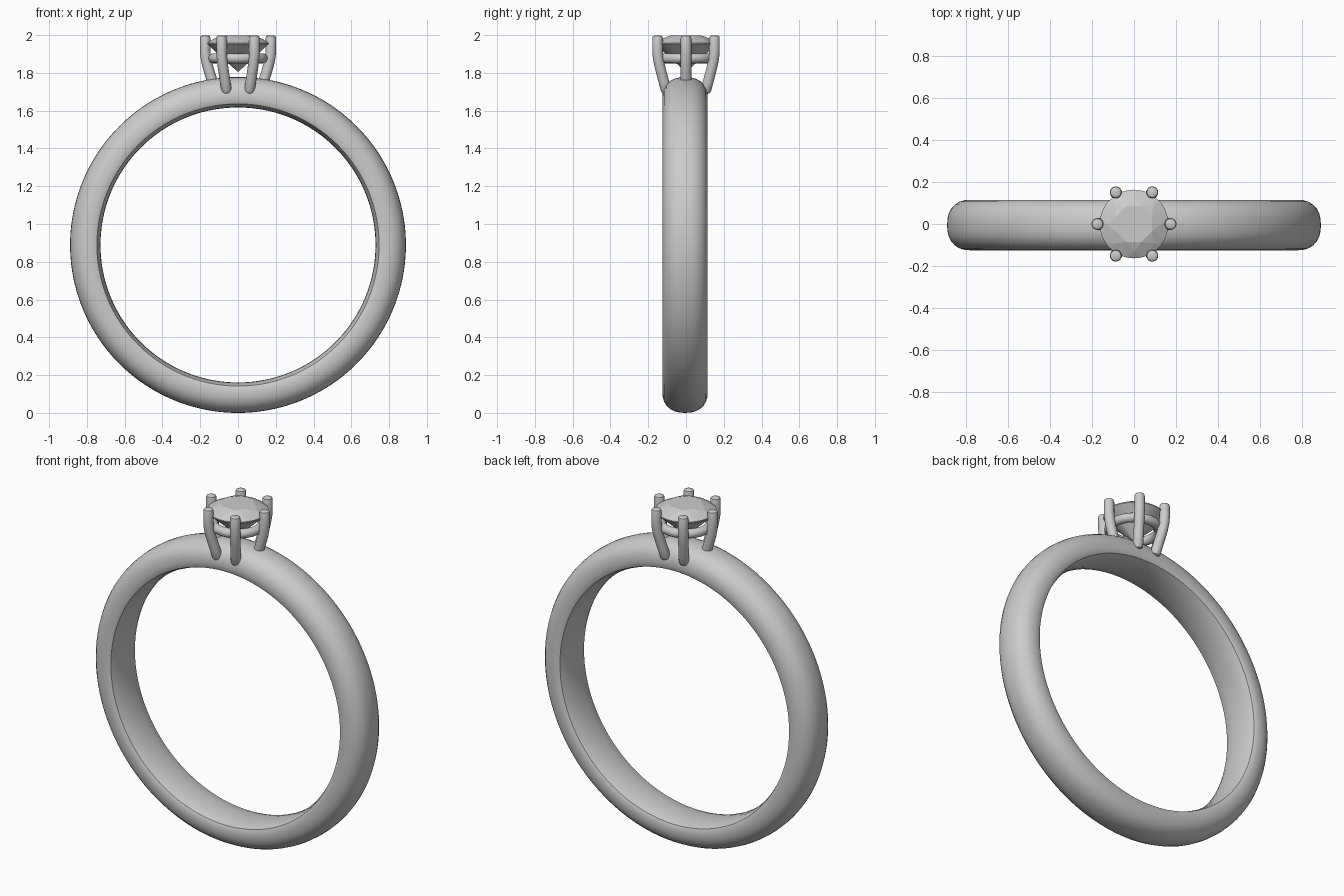
import bpy, bmesh
from math import sin, cos, pi, radians
from mathutils import Vector

if "Cube" in bpy.data.objects:
    bpy.data.objects.remove(bpy.data.objects["Cube"])

R = 0.889  # band outer radius and centre height


def finish(name, bm, smooth=True):
    bmesh.ops.recalc_face_normals(bm, faces=bm.faces)
    me = bpy.data.meshes.new(name)
    bm.to_mesh(me)
    bm.free()
    ob = bpy.data.objects.new(name, me)
    bpy.context.collection.objects.link(ob)
    if smooth:
        bpy.ops.object.select_all(action='DESELECT')
        ob.select_set(True)
        bpy.context.view_layer.objects.active = ob
        bpy.ops.object.shade_smooth_by_angle(angle=radians(35))
    return ob


def skin(bm, rings, close_ends=False, loop=False):
    """Bridge a list of closed point rings with quads."""
    vs = [[bm.verts.new(p) for p in ring] for ring in rings]
    n = len(vs[0])
    for i in range(len(vs) if loop else len(vs) - 1):
        a, b = vs[i], vs[(i + 1) % len(vs)]
        for j in range(n):
            k = (j + 1) % n
            bm.faces.new((a[j], a[k], b[k], b[j]))
    if close_ends:
        bm.faces.new(vs[0])
        bm.faces.new(vs[-1])


# Band: domed outside, gently convex (comfort fit) inside; profile is (y, radius)
half = [(0.0, 0.889), (0.03, 0.887), (0.055, 0.881), (0.078, 0.869), (0.097, 0.852),
        (0.111, 0.83), (0.118, 0.805), (0.12, 0.78), (0.117, 0.758), (0.112, 0.747),
        (0.085, 0.737), (0.045, 0.730), (0.0, 0.728)]
profile = half + [(-y, r) for y, r in half[-2:0:-1]]
SEG = 160
rings = []
for i in range(SEG):
    a = 2 * pi * i / SEG
    rings.append([(r * sin(a), y - 0.005, R + r * cos(a)) for y, r in profile])
bm = bmesh.new()
skin(bm, rings, loop=True)
finish("band", bm)

# Prongs: six curved claws, path given as (distance from axis, z, thickness)
path = [(0.117, 1.692, 0.012), (0.119, 1.698, 0.023), (0.123, 1.712, 0.028),
        (0.136, 1.755, 0.028), (0.150, 1.80, 0.028), (0.163, 1.845, 0.028),
        (0.171, 1.885, 0.028), (0.174, 1.92, 0.028), (0.174, 1.984, 0.028),
        (0.174, 1.994, 0.025), (0.174, 1.999, 0.015)]
for k in range(6):
    a = k * pi / 3
    out, side = Vector((cos(a), sin(a), 0)), Vector((-sin(a), cos(a), 0))
    rings = []
    for i, (d, z, t) in enumerate(path):
        p, q = path[max(i - 1, 0)], path[min(i + 1, len(path) - 1)]
        tan = (out * (q[0] - p[0]) + Vector((0, 0, q[1] - p[1]))).normalized()
        nor = side.cross(tan)
        c = out * d + Vector((0, 0, z))
        rings.append([c + t * (nor * cos(u) + side * sin(u))
                      for u in (2 * pi * j / 20 for j in range(20))])
    bm = bmesh.new()
    skin(bm, rings, close_ends=True)
    finish(f"prong_{k + 1}", bm)

# Gallery ring tying the prongs together under the stone
bpy.ops.mesh.primitive_torus_add(location=(0, 0, 1.877), major_radius=0.132, minor_radius=0.026,
                                 major_segments=64, minor_segments=16)
bpy.context.object.name = "gallery_ring"
bpy.ops.object.shade_smooth()

# Stone: brilliant cut as the convex hull of its facet corners
bm = bmesh.new()


def circle(n, r, z, offset=0.0):
    for i in range(n):
        a = 2 * pi * (i + offset) / n
        bm.verts.new((r * cos(a), r * sin(a), z))


circle(8, 0.092, 1.997, 0.5)    # table
circle(8, 0.130, 1.980)         # star tips
circle(48, 0.163, 1.959)        # girdle top
circle(48, 0.163, 1.953)        # girdle bottom
circle(8, 0.050, 1.849)         # pavilion facets
bm.verts.new((0, 0, 1.805))     # culet
bmesh.ops.convex_hull(bm, input=bm.verts)
bmesh.ops.dissolve_limit(bm, angle_limit=radians(1), verts=bm.verts, edges=bm.edges)
finish("stone", bm, smooth=False)
